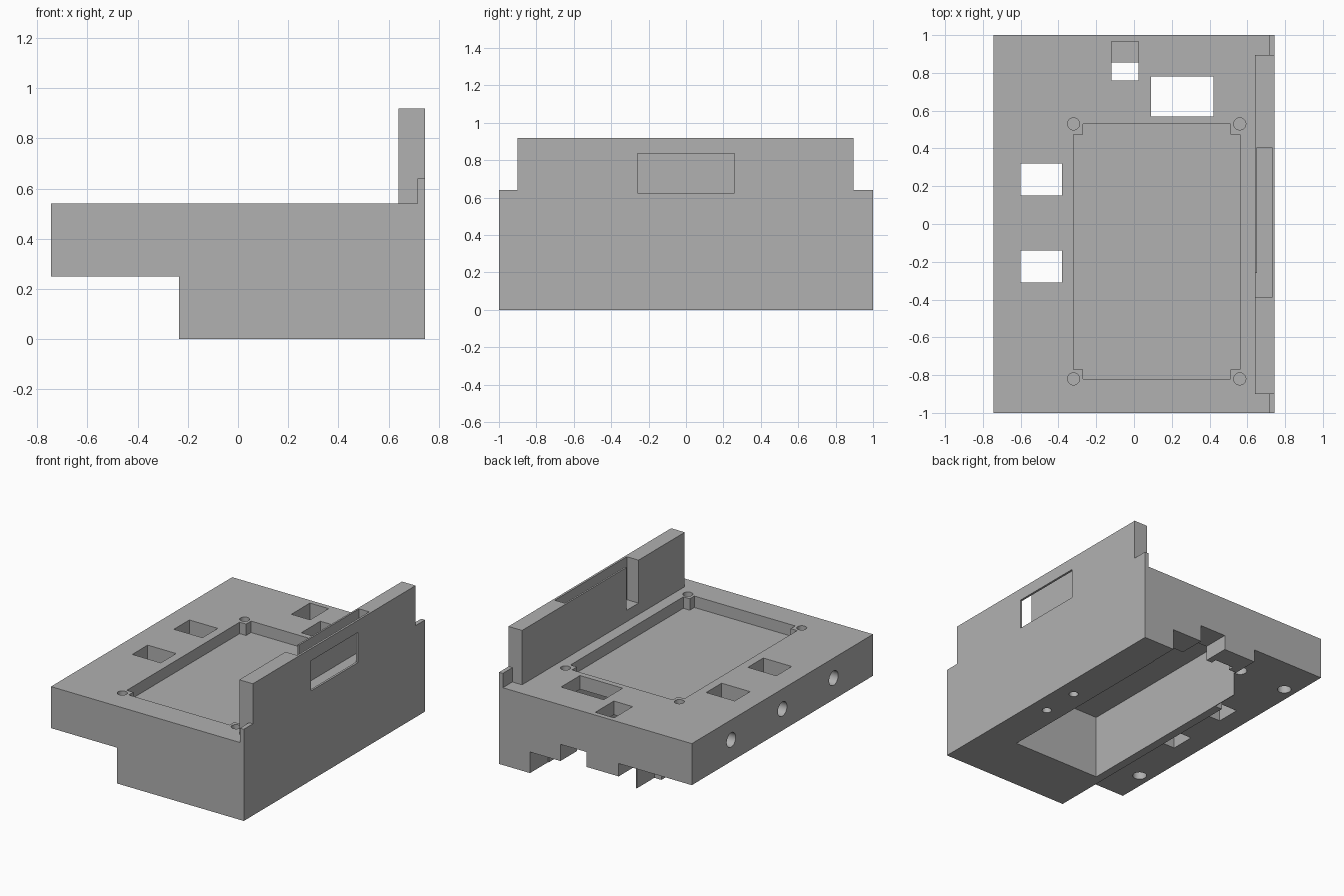
import bpy, bmesh, math
from mathutils import Matrix

cube = bpy.data.objects.get("Cube")
if cube:
    bpy.data.objects.remove(cube, do_unlink=True)

grey = bpy.data.materials.new("plain_grey")
grey.use_nodes = True
colour = (0.44, 0.44, 0.44, 1)
grey.diffuse_color = colour
grey.node_tree.nodes["Principled BSDF"].inputs["Base Color"].default_value = colour


def add_object(name, bm):
    mesh = bpy.data.meshes.new(name)
    bmesh.ops.recalc_face_normals(bm, faces=bm.faces)
    bm.to_mesh(mesh)
    bm.free()
    mesh.materials.append(grey)
    obj = bpy.data.objects.new(name, mesh)
    bpy.context.collection.objects.link(obj)
    return obj


def box(name, x, y, z):
    bm = bmesh.new()
    spans = (x, y, z)
    centre = [(a + b) / 2 for a, b in spans]
    size = [b - a for a, b in spans]
    bmesh.ops.create_cube(bm, size=1, matrix=Matrix.Translation(centre) @ Matrix.Diagonal((*size, 1)))
    return add_object(name, bm)


def cylinder(name, centre, radius, depth, axis="Z", sides=32):
    bm = bmesh.new()
    turn = Matrix() if axis == "Z" else Matrix.Rotation(math.pi / 2, 4, "Y" if axis == "X" else "X")
    bmesh.ops.create_cone(bm, cap_ends=True, segments=sides, radius1=radius, radius2=radius,
                          depth=depth, matrix=Matrix.Translation(centre) @ turn)
    return add_object(name, bm)


def combine(target, tool, operation="DIFFERENCE"):
    mod = target.modifiers.new(tool.name, "BOOLEAN")
    mod.operation = operation
    mod.solver = "EXACT"
    mod.object = tool
    bpy.context.view_layer.objects.active = target
    bpy.ops.object.modifier_apply(modifier=mod.name)
    bpy.data.objects.remove(tool, do_unlink=True)


# Stepped housing with the low lip along its right edge
profile = [(-.745, .25), (-.235, .25), (-.235, 0), (.745, 0), (.745, .64),
           (.715, .64), (.715, .54), (-.745, .54)]
bm = bmesh.new()
face = bm.faces.new([bm.verts.new((x, -1, z)) for x, z in profile])
extruded = bmesh.ops.extrude_face_region(bm, geom=[face])["geom"]
bmesh.ops.translate(bm, vec=(0, 2, 0), verts=[v for v in extruded if isinstance(v, bmesh.types.BMVert)])
housing = add_object("housing", bm)

# Tall side wall
combine(housing, box("side_wall", (.64, .745), (-.9, .895), (.5, .92)), "UNION")

cutters = [
    # Underside cavity, running back behind the thin left wall
    ("cavity", (-.175, .5), (-.59, .815), (-.1, .444)),
    ("left_wall_gap", (-.3, -.18), (.607, 1.1), (-.1, .25)),
    # Stepped openings in the back wall
    ("back_opening_left", (-.2, .08), (.8, 1.1), (-.1, .16)),
    ("back_opening_middle", (.07, .27), (.8, 1.1), (-.1, .264)),
    ("back_opening_right", (.26, .505), (.8, 1.1), (-.1, .147)),
    # Shallow tray, leaving square tabs in its corners
    ("tray_wide", (-.32, .56), (-.77, .475), (.46, .7)),
    ("tray_long", (-.27, .51), (-.82, .53), (.46, .7)),
    # Openings through the deck
    ("port_through", (-.12, .025), (.76, .855), (-.1, .7)),
    ("port_pocket", (-.12, .025), (.85, .965), (.3, .7)),
    ("large_port", (.09, .42), (.57, .78), (-.1, .7)),
    ("left_port_back", (-.6, -.38), (.15, .32), (.1, .7)),
    ("left_port_front", (-.6, -.38), (-.31, -.14), (.1, .7)),
    # Slot in the side wall with its window and inner gap
    ("wall_slot", (.652, .73), (-.39, .405), (.62, 1)),
    ("wall_slot_gap", (.6, .66), (-.39, -.26), (.62, 1)),
    ("wall_window", (.7, .8), (-.26, .26), (.625, .835)),
]
for cutter in cutters:
    combine(housing, box(*cutter))

# Round arches at the front and back
for y in (-1, 1):
    combine(housing, cylinder("arch", (-.48, .125, y), .365, .334, "Y", 96))

# Tray screw holes
for x in (-.32, .56):
    for y in (-.82, .53):
        combine(housing, cylinder("tray_screw_hole", (x, y, .5), .032, .2))

# Left side holes
for y in (-.565, 0, .565):
    combine(housing, cylinder("side_hole", (-.745, y, .4), .05, .25, "X"))

# Underside holes
for y in (-.73, .73):
    for x in (-.66, -.285):
        combine(housing, cylinder("deck_hole", (x, y, .25), .045, .2))
for y in (-.136, .136):
    combine(housing, cylinder("base_hole", (.625, y, 0), .03, .2))

bpy.ops.object.select_all(action="DESELECT")
housing.select_set(True)
bpy.context.view_layer.objects.active = housing
bpy.ops.object.shade_smooth_by_angle(angle=math.radians(30))
